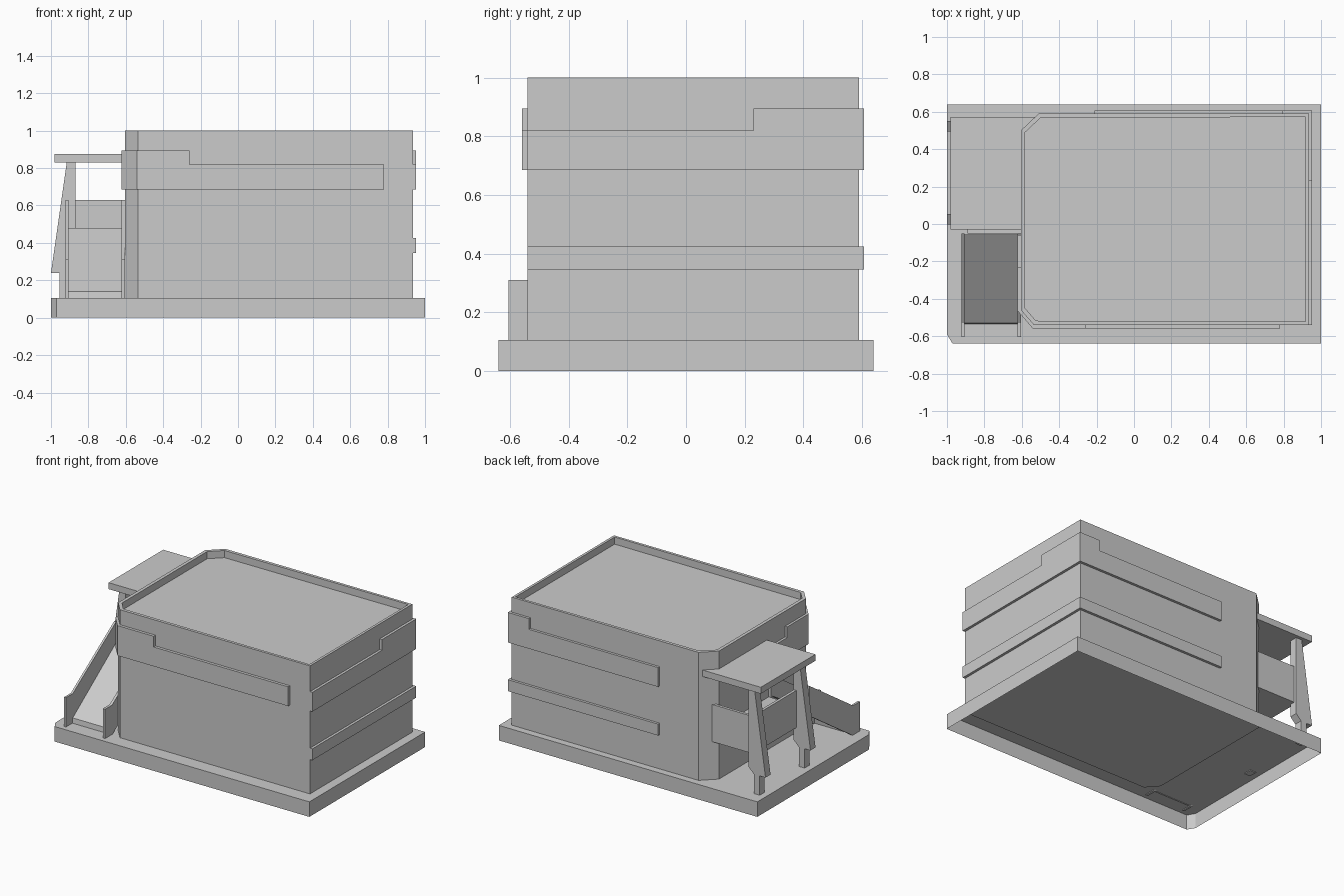
import bpy, bmesh
from mathutils import Vector

cube = bpy.data.objects.get("Cube")
if cube:
    bpy.data.objects.remove(cube, do_unlink=True)

grey = bpy.data.materials.new("plain_grey")
grey.use_nodes = True
COLOUR = (0.6, 0.6, 0.6, 1)
grey.diffuse_color = COLOUR
grey.node_tree.nodes["Principled BSDF"].inputs["Base Color"].default_value = COLOUR


def finish(name, bm):
    mesh = bpy.data.meshes.new(name)
    bm.to_mesh(mesh)
    bm.free()
    mesh.materials.append(grey)
    obj = bpy.data.objects.new(name, mesh)
    bpy.context.collection.objects.link(obj)
    return obj


def prism_mesh(pts, axis, lo, hi):
    """Extrude a 2D outline along x, y or z."""
    place = {"x": lambda a, b: (lo, a, b),
             "y": lambda a, b: (a, lo, b),
             "z": lambda a, b: (a, b, lo)}[axis]
    bm = bmesh.new()
    face = bm.faces.new([bm.verts.new(place(a, b)) for a, b in pts])
    ext = bmesh.ops.extrude_face_region(bm, geom=[face])
    shift = Vector([hi - lo if c == axis else 0 for c in "xyz"])
    moved = [g for g in ext["geom"] if isinstance(g, bmesh.types.BMVert)]
    bmesh.ops.translate(bm, verts=moved, vec=shift)
    bmesh.ops.recalc_face_normals(bm, faces=bm.faces)
    return bm


def prism(name, pts, axis, lo, hi):
    return finish(name, prism_mesh(pts, axis, lo, hi))


def box(name, x, y, z):
    rect = [(x[0], y[0]), (x[1], y[0]), (x[1], y[1]), (x[0], y[1])]
    return prism(name, rect, "z", *z)


# Base slab, hollow underneath, with one clipped corner
GROUND = 0.105
bm = prism_mesh([(-0.97, -0.64), (1, -0.64), (1, 0.64), (-1, 0.64), (-1, -0.59)],
                "z", 0, GROUND)
under = [f for f in bm.faces if f.normal.z < -0.9]
bmesh.ops.delete(bm, geom=under, context="FACES_ONLY")
finish("base", bm)

# Building block with two clipped corners and a roof parapet
bm = prism_mesh([(-0.535, -0.54), (0.935, -0.54), (0.935, 0.59), (-0.51, 0.59),
                 (-0.605, 0.5), (-0.605, -0.46)], "z", 0.1, 1.0)
roof = [f for f in bm.faces if f.normal.z > 0.9]
bmesh.ops.inset_region(bm, faces=roof, thickness=0.025)
bmesh.ops.inset_region(bm, faces=roof, thickness=0, depth=-0.05)
finish("building", bm)


# Raised trim wrapping the front left corner; y and x are where it ends
def front_trim(name, y, x, z):
    prism(name, [(-0.59, y), (-0.622, y), (-0.622, -0.465), (-0.54, -0.56),
                 (x, -0.56), (x, -0.53), (-0.53, -0.53), (-0.59, -0.45)], "z", *z)


# Raised trim wrapping the back right corner
def back_trim(name, y, x, z):
    prism(name, [(0.925, y), (0.953, y), (0.953, 0.608), (x, 0.608),
                 (x, 0.58), (0.925, 0.58)], "z", *z)


front_trim("front_trim", -0.06, 0.78, (0.685, 0.82))
front_trim("front_trim_step", -0.23, -0.26, (0.82, 0.895))
back_trim("back_trim", -0.54, -0.21, (0.685, 0.82))
back_trim("back_trim_step", 0.23, 0.79, (0.82, 0.895))
back_trim("back_trim_lower", -0.54, -0.21, (0.345, 0.425))

# Canopy on two tapered posts
box("canopy", (-0.98, -0.53), (-0.03, 0.573), (0.83, 0.875))
post = [(-1, 0.24), (-0.955, 0.24), (-0.955, 0.1), (-0.91, 0.1), (-0.91, 0.24),
        (-0.87, 0.28), (-0.87, 0.835), (-0.915, 0.835)]
for name, y in (("back_post", 0.522), ("front_post", 0.025)):
    prism(name, post, "y", y - 0.028, y + 0.028)

# Raised platform with solid railings
box("platform", (-0.89, -0.59), (-0.05, 0.53), (0.37, 0.47))
box("back_railing", (-0.89, -0.56), (0.51, 0.53), (0.37, 0.63))
box("side_railing", (-0.89, -0.87), (0.0, 0.52), (0.37, 0.63))

# Ramp sheet between two side guards
bm = bmesh.new()
rows = [[bm.verts.new((x, y, z)) for x in (-0.91, -0.615)]
        for y, z in ((-0.055, 0.48), (-0.53, 0.14), (-0.535, 0.1))]
for a, b in zip(rows, rows[1:]):
    bm.faces.new((a[0], a[1], b[1], b[0]))
finish("ramp", bm)
guard = [(-0.605, 0.1), (-0.605, 0.31), (-0.53, 0.31), (-0.05, 0.63),
         (-0.05, 0.42), (-0.53, 0.1)]
prism("outer_guard", guard, "x", -0.922, -0.907)
prism("inner_guard", guard, "x", -0.622, -0.604)
